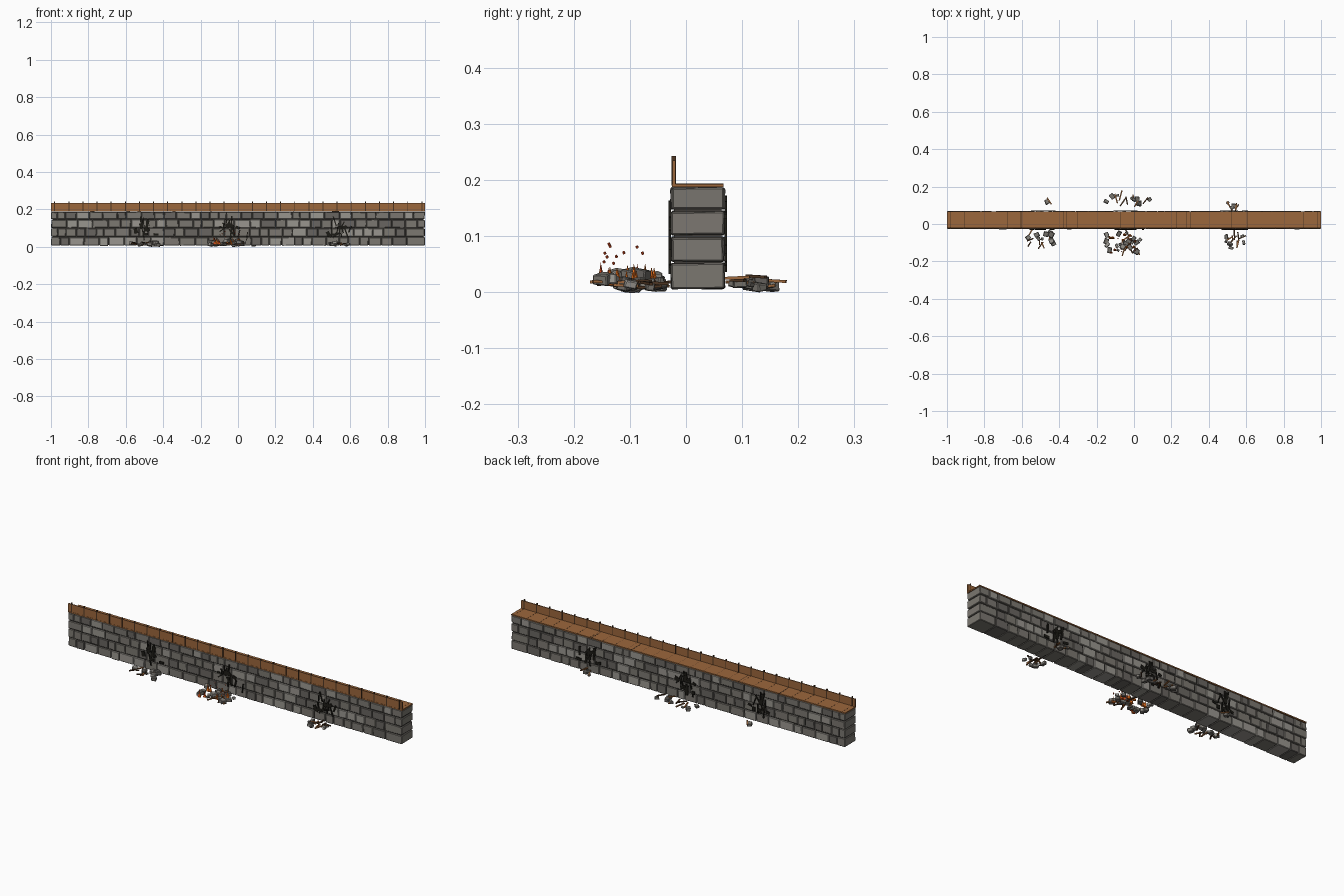
import bpy, bmesh, random
from mathutils import Matrix, Vector, Euler

cube = bpy.data.objects.get("Cube")
if cube:
    bpy.data.objects.remove(cube)
rng = random.Random(11)


def material(name, r, g, b):
    m = bpy.data.materials.new(name)
    m.use_nodes = True
    m.diffuse_color = (r, g, b, 1)
    bsdf = m.node_tree.nodes["Principled BSDF"]
    bsdf.inputs["Base Color"].default_value = (r, g, b, 1)
    bsdf.inputs["Roughness"].default_value = 0.9
    return m


LIGHT = material("light stone", .32, .305, .275)
MID = material("mid stone", .20, .187, .165)
DARK = material("dark stone", .14, .13, .118)
MORTAR = material("dark mortar", .05, .046, .04)
WOOD = material("brown wood", .33, .135, .045)
OLD_WOOD = material("dark wood", .075, .036, .016)
CHAR = material("charred black", .012, .011, .008)
FLAME = material("orange flame", 1, .2, .015)
EMBER = material("red ember", .6, .06, .012)
STONES = [LIGHT, MID, MID, DARK]


class Part:
    """Collects simple solids into one named object."""

    def __init__(self, name, *mats):
        self.name, self.mats, self.bm = name, list(dict.fromkeys(mats)), bmesh.new()

    def paint(self, verts, mat):
        for f in {f for v in verts for f in v.link_faces}:
            f.material_index = self.mats.index(mat)

    def box(self, centre, size, mat, rot=(0, 0, 0), jitter=0):
        mx = Matrix.LocRotScale(Vector(centre), Euler(rot), Vector(size))
        verts = bmesh.ops.create_cube(self.bm, size=1, matrix=mx)["verts"]
        for v in verts:
            v.co += Vector([rng.uniform(-jitter, jitter) for _ in range(3)])
        self.paint(verts, mat)

    def cone(self, base, radius, height, mat, sides=5):
        mx = Matrix.Translation(Vector(base) + Vector((0, 0, height / 2)))
        verts = bmesh.ops.create_cone(self.bm, cap_ends=True, segments=sides, radius1=radius,
                                      radius2=0, depth=height, matrix=mx)["verts"]
        self.paint(verts, mat)

    def finish(self, bevel=0):
        mesh = bpy.data.meshes.new(self.name)
        bmesh.ops.recalc_face_normals(self.bm, faces=self.bm.faces)
        self.bm.to_mesh(mesh)
        self.bm.free()
        for m in self.mats:
            mesh.materials.append(m)
        obj = bpy.data.objects.new(self.name, mesh)
        bpy.context.collection.objects.link(obj)
        if bevel:
            mod = obj.modifiers.new("worn edges", "BEVEL")
            mod.width, mod.segments = bevel, 1


# Mortar core behind the stones
core = Part("mortar_core", MORTAR)
core.box((0, .021, .097), (1.985, .084, .176), MORTAR)
core.finish()

# Four courses of through-stones with staggered joints
for row, (low, high) in enumerate([(.006, .052), (.055, .099), (.102, .145), (.148, .187)]):
    course = Part(f"stone_course_{row + 1}", *STONES)
    x = -1.0
    while x < .999:
        w = rng.uniform(.04, .085)
        if x == -1.0 and row % 2:
            w = .035
        if 1 - x - w < .04:
            w = 1 - x
        drop = rng.uniform(0, .003)
        at_end = x == -1.0 or x + w > .999
        course.box((x + w / 2, .021, (low + high - drop) / 2),
                   (w - .003, .093 + rng.uniform(-.003, .004), high - low - drop),
                   MID if at_end else rng.choice(STONES), jitter=.001)
        x += w
    course.finish(.0025)

# Walkway boards on top, with a few dark joints
walk = Part("walkway", WOOD)
PITCH = .0755
walk.box((0, .021, .190), (2, .092, .006), WOOD)
walk.finish()
joints = Part("walkway_joints", OLD_WOOD)
for x in (-.605, -.36, .28, .52):
    joints.box((x, .021, .1905), (.004, .0922, .0055), OLD_WOOD)
for i in range(27):
    joints.box((-.98 + PITCH * i, .021, .1905), (.0012, .0922, .0054), OLD_WOOD)
joints.finish()

# Wooden parapet along the front edge with thin uprights
parapet = Part("parapet_board", WOOD)
parapet.box((0, -.0215, .2125), (2, .005, .045), WOOD)
parapet.finish()
posts = Part("parapet_posts", OLD_WOOD)
for i in range(27):
    posts.box((-.98 + PITCH * i, -.022, .2165), (.005, .0075, .053), OLD_WOOD)
posts.finish()

# Charred cracks and soot patches on both faces
for label, cx in (("right", -.5), ("middle", -.05), ("left", .53)):
    for side, y in (("front", -.029), ("back", .071)):
        soot = Part(f"scorch_{label}_{side}", CHAR)
        for _ in range(12):
            soot.box((cx + rng.gauss(0, .022), y, rng.uniform(.05, .145)),
                     (rng.uniform(.005, .009), .005, rng.uniform(.03, .06)), CHAR,
                     rot=(0, rng.gauss(0, .3), 0))
        for _ in range(6):
            soot.box((cx + rng.uniform(-.06, .07), y, rng.uniform(.06, .12)),
                     (rng.uniform(.015, .032), .004, rng.uniform(.01, .022)), CHAR,
                     rot=(0, rng.uniform(-.5, .5), 0))
        soot.finish()


# Rubble heaps: fallen stones and splintered timber
def rubble(name, x0, x1, y0, y1, stones, sticks, top):
    heap = Part(name, *STONES)
    for _ in range(stones):
        s = rng.uniform(.014, .032)
        z = max(s * .4, rng.uniform(.008, top))
        heap.box((rng.uniform(x0, x1), rng.uniform(y0, y1), z),
                 (s, s * rng.uniform(.6, 1), s * .65), rng.choice(STONES),
                 rot=(rng.uniform(-.2, .2), rng.uniform(-.2, .2), rng.uniform(0, 3)), jitter=.002)
    heap.finish(.002)
    timber = Part(name + "_timber", WOOD, OLD_WOOD)
    for i in range(sticks):
        timber.box((rng.uniform(x0, x1), rng.uniform(y0, y1), rng.uniform(.008, top + .006)),
                   (rng.uniform(.03, .055), .007, .005), (WOOD, OLD_WOOD)[i % 2],
                   rot=(0, rng.uniform(-.1, .1), rng.uniform(.3, 2.2)))
    timber.finish()


rubble("rubble_front_right", -.57, -.43, -.12, -.045, 11, 8, .022)
rubble("rubble_front_middle", -.15, .04, -.15, -.045, 22, 9, .036)
rubble("rubble_front_left", .49, .59, -.14, -.045, 7, 8, .022)
rubble("rubble_back_middle", -.15, .09, .1, .155, 9, 8, .025)
rubble("rubble_back_left", .5, .56, .08, .115, 4, 3, .02)
rubble("rubble_back_right", -.47, -.45, .115, .13, 1, 1, .012)

# Small fire with floating embers in the middle heap
fire = Part("fire", FLAME, EMBER)
for i in range(16):
    x, y = rng.uniform(-.155, .02), rng.uniform(-.155, -.05)
    h = rng.uniform(.028, .044)
    fire.cone((x, y, .012), .008, h, EMBER if i % 3 == 0 else FLAME)
    fire.cone((x + .006, y - .002, .012), .006, h * .7, FLAME)
fire.finish()
embers = Part("embers", EMBER)
for _ in range(10):
    embers.box((rng.uniform(-.15, .02), rng.uniform(-.155, -.07), rng.uniform(.05, .088)),
               (.004, .004, .004), EMBER, rot=(.5, .5, 0))
embers.finish()
